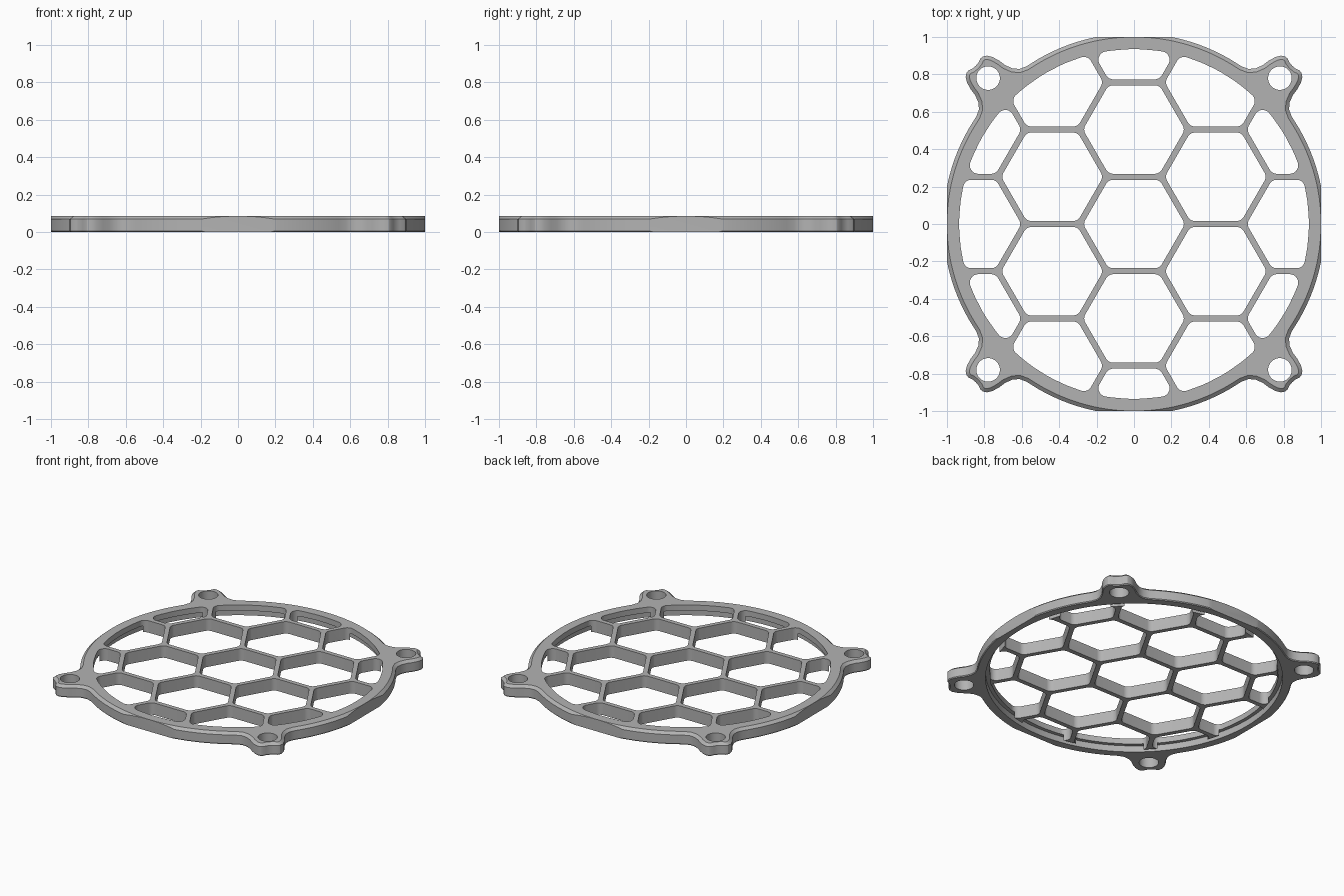
import bpy, bmesh, math
from mathutils import Vector

HEIGHT, OPENING, PITCH, BAR, ROUND = 0.085, 0.935, 0.505, 0.032, 0.045

cube = bpy.data.objects.get("Cube")
if cube:
    bpy.data.objects.remove(cube, do_unlink=True)

grey = bpy.data.materials.new("matte_grey")
grey.use_nodes = True
grey.diffuse_color = (0.45, 0.45, 0.45, 1)
grey.node_tree.nodes["Principled BSDF"].inputs["Base Color"].default_value = grey.diffuse_color


def circle(radius, count, cx=0, cy=0):
    return [Vector((cx + radius * math.cos(math.tau * i / count),
                    cy + radius * math.sin(math.tau * i / count))) for i in range(count)]


def loft(bm, layers):
    """Closed solid through (outline, z) layers."""
    rings = [[bm.verts.new((p.x, p.y, z)) for p in pts] for pts, z in layers]
    n = len(rings[0])
    for low, high in zip(rings, rings[1:]):
        for i in range(n):
            j = (i + 1) % n
            bm.faces.new((low[i], low[j], high[j], high[i]))
    bm.faces.new(rings[0][::-1])
    bm.faces.new(rings[-1])


def make_object(name, bm, helper=False):
    bmesh.ops.recalc_face_normals(bm, faces=bm.faces)
    mesh = bpy.data.meshes.new(name)
    bm.to_mesh(mesh)
    bm.free()
    mesh.materials.append(grey)
    obj = bpy.data.objects.new(name, mesh)
    bpy.context.collection.objects.link(obj)
    obj.hide_render = helper
    return obj


def inset(pts, amount):
    result = []
    for i, p in enumerate(pts):
        t = (pts[(i + 1) % len(pts)] - pts[i - 1]).normalized()
        result.append(p + Vector((-t.y, t.x)) * amount)
    return result


def clip(pts, normal, limit):
    """Keep the part of a convex polygon where dot(p, normal) <= limit."""
    out = []
    for a, b in zip(pts, pts[1:] + pts[:1]):
        da, db = a.dot(normal) - limit, b.dot(normal) - limit
        if da <= 0:
            out.append(a)
        if da * db < 0:
            out.append(a.lerp(b, da / (da - db)))
    return out


def cell_outline(cx, cy):
    """Hexagon clipped by the round opening, with rounded corners."""
    core = circle(OPENING - ROUND, 144)
    for k in range(6):
        a = math.radians(30 + 60 * k)
        n = Vector((math.cos(a), math.sin(a)))
        core = clip(core, n, n.dot(Vector((cx, cy))) + (PITCH - BAR) / 2 - ROUND)
    if len(core) < 3:
        return None
    return [max(core, key=lambda p: p.dot(d)) + d * ROUND for d in circle(1, 96)]


# Frame outline: one eighth of rim and screw ear, mirrored round
ear = [(.54, .865), (.575, .843), (.612, .829), (.65, .832), (.69, .85), (.722, .874),
       (.757, .893), (.785, .9), (.808, .896), (.821, .885), (.83, .865), (.846, .846)]
rim = [(1.02 * math.sin(a), 1.02 * math.cos(a))
       for a in [math.radians(2 * i) for i in range(16)]]
eighth = [Vector(p) for p in rim + ear]
quarter = eighth + [Vector((p.y, p.x)) for p in eighth[-2:0:-1]]
outline = []
for turn in range(4):
    c, s = round(math.cos(turn * math.pi / 2)), round(math.sin(turn * math.pi / 2))
    outline += [Vector((c * p.x + s * p.y, c * p.y - s * p.x)) for p in quarter]
    if turn < 4:
        last = Vector((quarter[0].y, quarter[0].x))
outline = outline[::-1]

bm = bmesh.new()
loft(bm, [(inset(outline, .005), 0), (outline, .006), (outline, .068),
          (inset(outline, .02), HEIGHT)])
guard = make_object("honeycomb_guard", bm)

# Square limits that flatten the four sides
bm = bmesh.new()
bmesh.ops.create_cube(bm, size=2)
limits = make_object("side_limits", bm, True)

# Honeycomb openings and screw holes
bm = bmesh.new()
step = PITCH * math.sqrt(3) / 2
for col in range(-2, 3):
    for row in range(-2, 3):
        pts = cell_outline(col * step, (row + (0 if col % 2 == 0 else .5)) * PITCH)
        if pts:
            loft(bm, [(pts, -.1), (pts, .2)])
for sx in (-1, 1):
    for sy in (-1, 1):
        hole = circle(.063, 40, sx * .78, sy * .78)
        loft(bm, [(hole, -.1), (hole, .2)])
openings = make_object("openings", bm, True)

# Groove under the rim lip
bm = bmesh.new()
profile = [(.93, -.1), (.96, -.1), (.96, .045), (.93, .045)]
rings = [[bm.verts.new((p.x, p.y, z)) for p in circle(r, 144)] for r, z in profile]
for a, b in zip(rings, rings[1:] + rings[:1]):
    for i in range(144):
        j = (i + 1) % 144
        bm.faces.new((a[i], a[j], b[j], b[i]))
groove = make_object("lip_groove", bm, True)

for cutter, mode in ((limits, 'INTERSECT'), (openings, 'DIFFERENCE'), (groove, 'DIFFERENCE')):
    mod = guard.modifiers.new(cutter.name, 'BOOLEAN')
    mod.object, mod.operation, mod.solver = cutter, mode, 'EXACT'
bpy.context.view_layer.objects.active = guard
guard.select_set(True)
for mod in list(guard.modifiers):
    bpy.ops.object.modifier_apply(modifier=mod.name)
for helper in (limits, openings, groove):
    bpy.data.objects.remove(helper, do_unlink=True)
bpy.ops.object.shade_smooth_by_angle(angle=math.radians(30))
